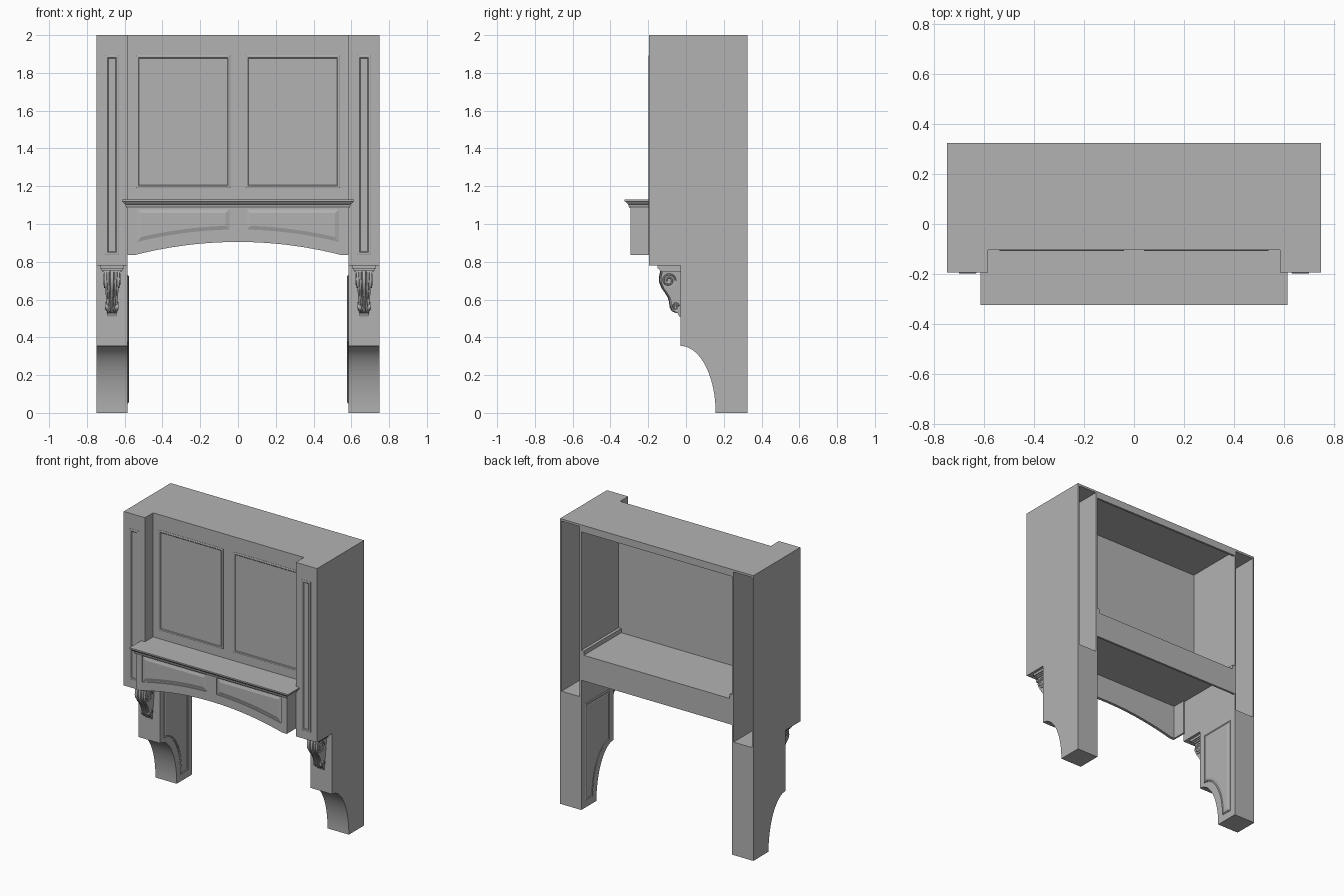
import bpy, bmesh, math
from mathutils import Vector

old = bpy.data.objects.get("Cube")
if old:
    bpy.data.objects.remove(old)

GREY = (0.45, 0.45, 0.45, 1)
paint = bpy.data.materials.new("plain grey")
paint.use_nodes = True
paint.diffuse_color = GREY
paint.node_tree.nodes["Principled BSDF"].inputs["Base Color"].default_value = GREY


def finish(name, bm, smooth=False):
    bmesh.ops.recalc_face_normals(bm, faces=bm.faces)
    me = bpy.data.meshes.new(name)
    bm.to_mesh(me)
    bm.free()
    me.materials.append(paint)
    ob = bpy.data.objects.new(name, me)
    bpy.context.collection.objects.link(ob)
    if smooth:
        bpy.ops.object.select_all(action='DESELECT')
        ob.select_set(True)
        bpy.context.view_layer.objects.active = ob
        bpy.ops.object.shade_smooth_by_angle(angle=math.radians(40))
    return ob


def loft(name, loops, smooth=False):
    """Skin closed loops of equal length and cap both ends."""
    bm = bmesh.new()
    rings = [[bm.verts.new(p) for p in loop] for loop in loops]
    n = len(rings[0])
    for a, b in zip(rings, rings[1:]):
        for i in range(n):
            j = (i + 1) % n
            bm.faces.new((a[i], a[j], b[j], b[i]))
    bm.faces.new(rings[0])
    bm.faces.new(rings[-1])
    return finish(name, bm, smooth)


def box(name, x, y, z):
    return loft(name, [[(x[0], y[0], h), (x[1], y[0], h), (x[1], y[1], h), (x[0], y[1], h)] for h in z])


def prism_x(name, pts, x0, x1, smooth=False):
    return loft(name, [[(x, y, z) for y, z in pts] for x in (x0, x1)], smooth)


def prism_y(name, pts, y0, y1):
    return loft(name, [[(x, y, z) for x, z in pts] for y in (y0, y1)])


def inset(pts, d):
    """Mitred inward offset of a 2D polygon."""
    area = sum(a[0] * b[1] - b[0] * a[1] for a, b in zip(pts, pts[1:] + pts[:1]))
    s = 1 if area > 0 else -1
    out = []
    for i, p in enumerate(pts):
        p = Vector(p)
        u = (p - Vector(pts[i - 1])).normalized()
        v = (Vector(pts[(i + 1) % len(pts)]) - p).normalized()
        n1, n2 = Vector((-u.y, u.x)) * s, Vector((-v.y, v.x)) * s
        out.append(tuple(p + (n1 + n2) * d / (1 + n1.dot(n2))))
    return out


def moulding(name, pts, steps, place):
    """Stack inset copies of an outline; steps are (inset, height)."""
    return loft(name, [[place(a, b, h) for a, b in inset(pts, d)] for d, h in steps])


def rect(x0, x1, z0, z1):
    return [(x0, z0), (x1, z0), (x1, z1), (x0, z1)]


def cut(ob, cutter):
    mod = ob.modifiers.new("recess", 'BOOLEAN')
    mod.object = cutter
    mod.solver = 'EXACT'
    bpy.context.view_layer.update()
    dg = bpy.context.evaluated_depsgraph_get()
    me = bpy.data.meshes.new_from_object(ob.evaluated_get(dg))
    ob.modifiers.clear()
    ob.data = me
    bpy.data.objects.remove(cutter)


FRONT, BACK, PANEL, APRON = -0.195, 0.325, -0.105, -0.295
IN, OUT, T, LOW, FLOOR = 0.585, 0.75, 0.012, 0.78, 1.09
FRAME = [(0, -0.002), (0, 0.002), (0.004, 0.004), (0.012, 0.004), (0.016, 0.0008), (0.022, 0.0008)]


def arch(x):
    return 0.905 - 0.07 * min(1, abs(x) / 0.55) ** 2


# Central cabinet: front wall, top, floor, rear rails
box("upper_front_wall", (-IN, IN), (PANEL, PANEL + 0.015), (1.075, 1.99))
box("top_board", (-OUT, OUT), (PANEL, BACK), (1.985, 2))
box("rear_header", (-IN, IN), (BACK - 0.015, BACK), (1.95, 1.986))
box("floor_board", (-IN, IN), (APRON + 0.01, BACK), (1.075, FLOOR))
box("rear_rail", (-IN, IN), (BACK - 0.015, BACK), (0.91, 1.076))

# Shelf with stepped crown edge
CROWN = [(0.004, 1.085), (0.009, 1.095), (0.011, 1.104), (0.018, 1.109),
         (0.024, 1.117), (0.03, 1.12), (0.03, 1.13)]
loft("shelf_crown", [[(-IN - o, FRONT, z), (-IN - o, APRON - o, z), (IN + o, APRON - o, z), (IN + o, FRONT, z)]
                     for o, z in CROWN])
box("shelf_board", (-IN, IN), (FRONT - 0.01, PANEL), (1.11, 1.13))

# Arched apron
xs = [-0.55 + 1.1 * i / 32 for i in range(33)]
apron = prism_y("apron_front", [(-IN, 0.835)] + [(x, arch(x)) for x in xs] + [(IN, 0.835), (IN, 1.1), (-IN, 1.1)],
                APRON, APRON + 0.02)
for s, side in ((-1, "right"), (1, "left")):
    # Apron side and recessed panel with a raised field
    box(side + "_apron_side", (s * (IN - T), s * IN), (APRON + 0.02, FRONT + T), (0.835, 1.1))
    ax = [0.04 + 0.5 * i / 12 for i in range(13)]
    outline = [(s * x, arch(x) + 0.06) for x in ax] + [(s * 0.54, 1.083), (s * 0.04, 1.083)]
    cut(apron, prism_y("recess_cutter", outline, APRON - 0.02, APRON + 0.008))
    moulding(side + "_apron_field", outline,
             [(0.0, -0.01), (0.0, -0.0075), (0.006, -0.0075), (0.026, -0.001)],
             lambda a, b, h: (a, APRON - h, b))

    # Framed panel on the upper wall
    moulding(side + "_upper_panel", rect(s * 0.04, s * 0.54, 1.19, 1.893), FRAME,
             lambda a, b, h: (a, PANEL - h, b))

    # Hollow column, open at the back
    box(side + "_column_front", (s * IN, s * OUT), (FRONT, FRONT + T), (LOW, 2))
    box(side + "_column_outer_wall", (s * (OUT - T), s * OUT), (FRONT + T, BACK), (LOW, 2))
    box(side + "_column_inner_wall", (s * IN, s * (IN + T)), (FRONT + T, BACK), (LOW, 2))
    box(side + "_column_top", (s * IN, s * OUT), (FRONT + T, BACK), (1.985, 2))
    box(side + "_column_floor", (s * IN, s * OUT), (FRONT + T, BACK), (LOW, LOW + T))
    moulding(side + "_column_panel", rect(s * 0.632, s * 0.702, 0.838, 1.893), FRAME,
             lambda a, b, h: (a, FRONT - h, b))
    box(side + "_floor_cleat", (s * (IN - 0.02), s * IN), (PANEL, BACK), (FLOOR, FLOOR + 0.03))

    # Leg with a concave front foot
    arc = [(-0.03 + 0.187 * math.sin(t), 0.355 * math.cos(t))
           for t in (math.radians(8 + 82 * i / 20) for i in range(21))]
    leg = [(BACK, 0), (BACK, LOW), (-0.03, LOW), (-0.03, 0.355)] + arc
    prism_x(side + "_leg", leg, s * IN, s * OUT, True)
    parc = [(0.015 + 0.185 * math.sin(t), 0.05 + 0.325 * math.cos(t))
            for t in (math.radians(90 * i / 12) for i in range(13))]
    moulding(side + "_leg_inner_panel", [(0.28, 0.05), (0.28, 0.73), (0.015, 0.73)] + parc,
             [(0, -0.002), (0, 0.003), (0.006, 0.007), (0.012, 0.003), (0.03, 0.006)],
             lambda a, b, h: (s * (IN - h), a, b))

    # Scrolled corbel: cap, tapering S body, scrolls, leaf
    cx = s * 0.6675
    for w, y, z in ((0.063, -0.15, (0.764, LOW)), (0.056, -0.14, (0.755, 0.765)), (0.05, -0.132, (0.745, 0.756))):
        box(side + "_corbel_cap", (cx - w, cx + w), (y, -0.03), z)
    body = [(-0.028, 0.75), (-0.125, 0.75), (-0.132, 0.72), (-0.13, 0.69), (-0.118, 0.66), (-0.1, 0.635),
            (-0.085, 0.61), (-0.078, 0.585), (-0.076, 0.56), (-0.066, 0.54), (-0.045, 0.53), (-0.036, 0.51),
            (-0.028, 0.51)]

    def width(z):
        return 0.024 + 0.018 * (z - 0.51) / 0.24

    loft(side + "_corbel_body", [[(cx + k * width(z), y, z) for y, z in body] for k in (-1, 1)], True)
    for k in (-1, 1):
        for y, z, r in ((-0.092, 0.702, 0.04), (-0.057, 0.563, 0.023)):
            # Spiral bead on a scroll disc
            w = width(z) + 0.003
            disc = [(y + r * math.cos(t), z + r * math.sin(t))
                    for t in (math.tau * i / 24 for i in range(24))]
            prism_x(side + "_scroll_disc", disc, cx, cx + k * w, True)
            loops = []
            for i in range(41):
                t = math.tau * 1.6 * i / 40
                q = r * (0.9 - 0.7 * i / 40)
                loops.append([(cx + k * (w + 0.005 * math.sin(a)),
                               y + (q + r * 0.12 * math.cos(a)) * math.cos(t),
                               z + (q + r * 0.12 * math.cos(a)) * math.sin(t))
                              for a in (math.tau * j / 6 for j in range(6))])
            loft(side + "_scroll_bead", loops, True)
    # Leaf ribs following the front of the body
    for k, r in ((-0.022, 0.008), (0, 0.012), (0.022, 0.008)):
        loops = []
        for y, z in body[1:11]:
            f = width(z) / 0.042
            loops.append([(cx + f * (k + r * math.cos(a)), y - 0.002 + r * 0.8 * math.sin(a), z)
                          for a in (math.tau * j / 8 for j in range(8))])
        loft(side + "_corbel_leaf", loops, True)
